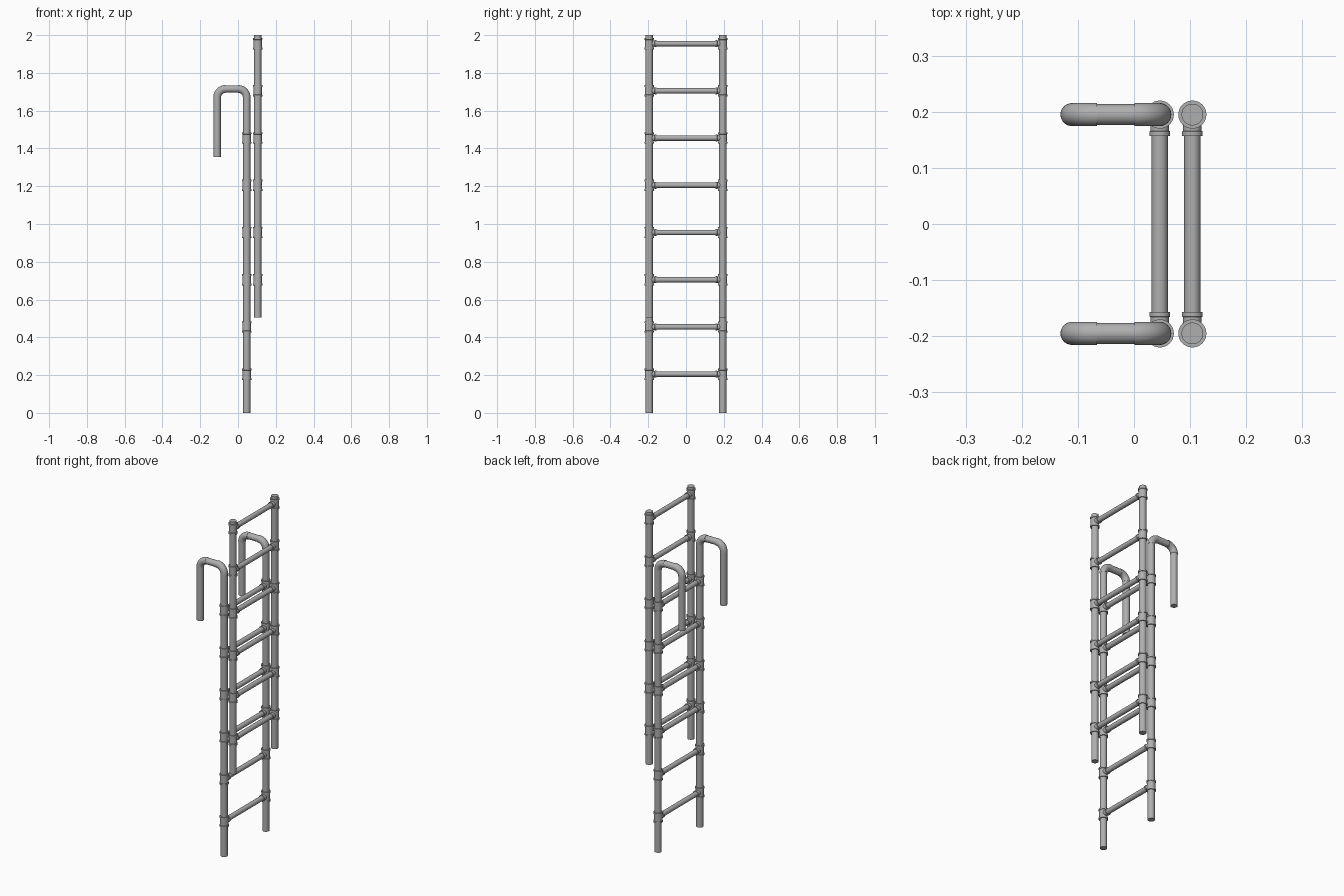
import bpy, bmesh, math
from mathutils import Vector

if "Cube" in bpy.data.objects:
    bpy.data.objects.remove(bpy.data.objects["Cube"])

grey = bpy.data.materials.new("steel_grey")
grey.diffuse_color = (0.43, 0.43, 0.43, 1)
grey.use_nodes = True
grey.node_tree.nodes["Principled BSDF"].inputs["Base Color"].default_value = grey.diffuse_color
SIDES = 32
RAIL_Y = 0.195
FRONT_X, BACK_X = 0.046, 0.104
RAIL_R, RUNG_R, BEND_R = 0.0193, 0.0145, 0.0205


def finish(bm, name):
    bmesh.ops.recalc_face_normals(bm, faces=bm.faces)
    me = bpy.data.meshes.new(name)
    bm.to_mesh(me)
    bm.free()
    ob = bpy.data.objects.new(name, me)
    bpy.context.collection.objects.link(ob)
    me.materials.append(grey)
    bpy.ops.object.select_all(action='DESELECT')
    ob.select_set(True)
    bpy.context.view_layer.objects.active = ob
    bpy.ops.object.shade_smooth_by_angle(angle=math.radians(35))
    return ob


def sweep(bm, stations):
    """Capped round tube through (point, tangent, radius) stations."""
    rings = []
    for p, t, r in stations:
        t = Vector(t).normalized()
        # all pipes lie in planes holding either x or y as a fixed side axis
        u = Vector((1, 0, 0)) if abs(t.y) > 0.5 else Vector((0, 1, 0))
        v = t.cross(u)
        rings.append([bm.verts.new(Vector(p) + r * (math.cos(a) * u + math.sin(a) * v))
                      for a in (2 * math.pi * i / SIDES for i in range(SIDES))])
    for a, b in zip(rings, rings[1:]):
        for i in range(SIDES):
            j = (i + 1) % SIDES
            bm.faces.new((a[i], a[j], b[j], b[i]))
    bm.faces.new(rings[0])
    bm.faces.new(rings[-1])


def straight(bm, start, axis, profile):
    axis = Vector(axis)
    sweep(bm, [(Vector(start) + axis * d, axis, r) for d, r in profile])


def ladder(tag, x, z0, z1, rungs):
    # side rails
    for side, s in (("left", -1), ("right", 1)):
        bm = bmesh.new()
        straight(bm, (x, s * RAIL_Y, z0), (0, 0, 1), [(0, RAIL_R), (z1 - z0, RAIL_R)])
        finish(bm, f"{tag}_rail_{side}")
    rung_mesh, joints = bmesh.new(), bmesh.new()
    for z in rungs:
        straight(rung_mesh, (x, -RAIL_Y, z), (0, 1, 0), [(0, RUNG_R), (2 * RAIL_Y, RUNG_R)])
        for s in (-1, 1):
            # tee joint: rimmed collar around the rail and a rimmed socket for the rung
            straight(joints, (x, s * RAIL_Y, z), (0, 0, 1),
                     [(-0.03, 0.025), (-0.021, 0.025), (-0.02, 0.0225),
                      (0.02, 0.0225), (0.021, 0.025), (0.03, 0.025)])
            straight(joints, (x, s * RAIL_Y, z), (0, -s, 0),
                     [(0, 0.0165), (0.029, 0.0165), (0.03, 0.0185), (0.038, 0.0185)])
    finish(rung_mesh, f"{tag}_rungs")
    finish(joints, f"{tag}_tee_joints")


ladder("front", FRONT_X, 0, 1.67, [0.205 + 0.25 * i for i in range(6)])
ladder("back", BACK_X, 0.505, 2.0, [0.705 + 0.25 * i for i in range(6)])

# hooks on top of the front rails
HOOK_X, TURN, HOOK_Z = -0.1105, 0.045, 1.67
for side, s in (("left", -1), ("right", 1)):
    y = s * RAIL_Y
    bm = bmesh.new()
    for cx, a0 in ((FRONT_X - TURN, 0), (HOOK_X + TURN, 90)):
        stations = []
        for i in range(13):
            a = math.radians(a0 + 90 * i / 12)
            stations.append(((cx + TURN * math.cos(a), y, HOOK_Z + TURN * math.sin(a)),
                             (-math.sin(a), 0, math.cos(a)), BEND_R))
        sweep(bm, stations)
    finish(bm, f"hook_bends_{side}")
    bm = bmesh.new()
    span = FRONT_X - HOOK_X - 2 * TURN
    straight(bm, (HOOK_X + TURN, y, HOOK_Z + TURN), (1, 0, 0), [(0, 0.0187), (span, 0.0187)])
    straight(bm, (HOOK_X, y, 1.355), (0, 0, 1), [(0, RAIL_R), (HOOK_Z - 1.355, RAIL_R)])
    finish(bm, f"hook_pipes_{side}")
